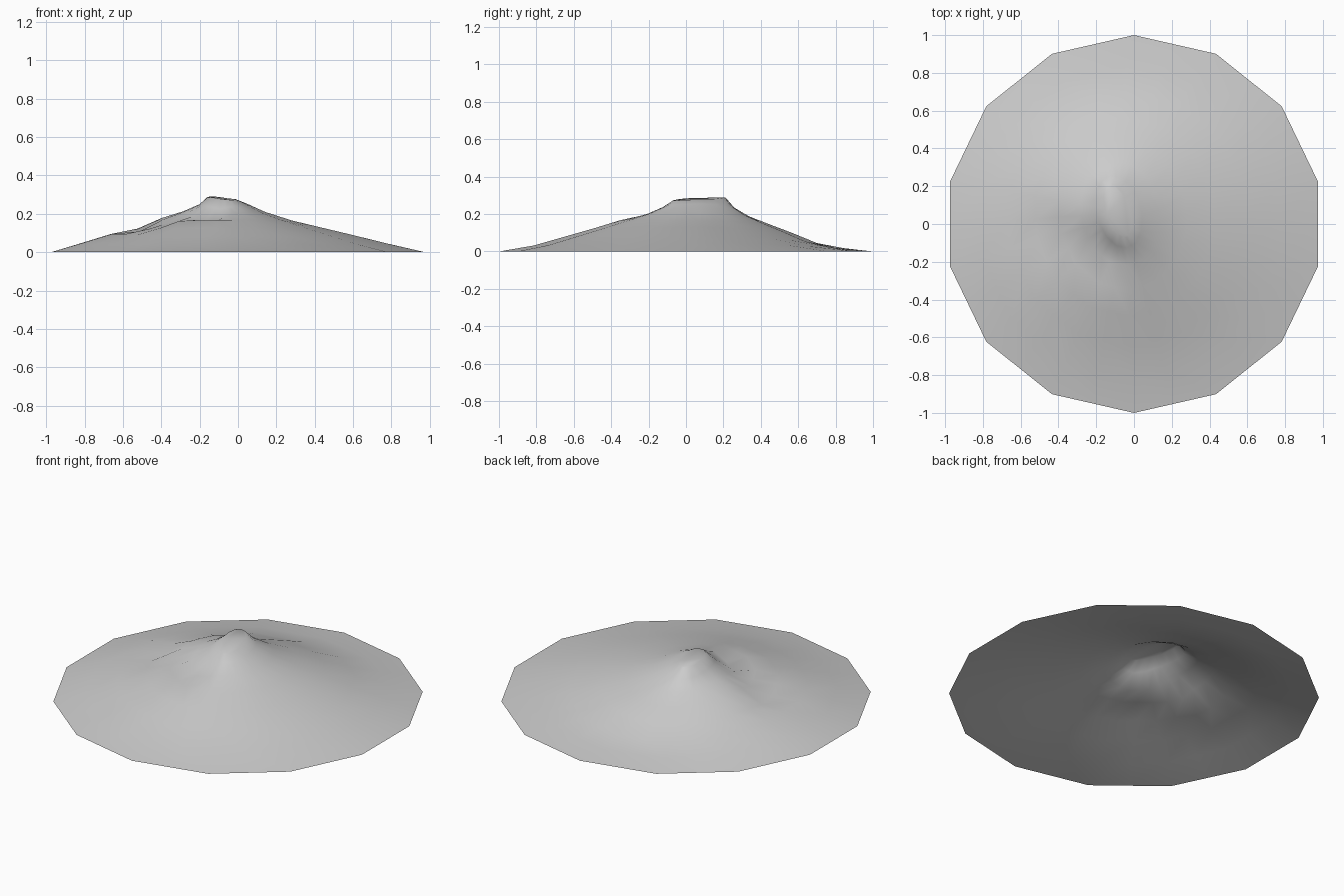
import bpy, bmesh, math
from mathutils import Vector

cube = bpy.data.objects.get("Cube")
if cube:
    bpy.data.objects.remove(cube, do_unlink=True)

SIDES = 14
SPOKES = SIDES * 2
RINGS = [0, 0.06, 0.16, 0.3, 0.45, 0.62, 0.8, 1]

# Slope heights from summit to foot on each side
EAST = [0.278, 0.255, 0.21, 0.165, 0.13, 0.09, 0.046, 0]
NORTH = [0.29, 0.235, 0.188, 0.145, 0.1, 0.045, 0.018, 0]
WEST = [0.286, 0.25, 0.215, 0.18, 0.125, 0.097, 0.05, 0]
SOUTH = [0.272, 0.245, 0.205, 0.168, 0.125, 0.08, 0.032, 0]
FLANKS = [EAST, NORTH, WEST, SOUTH]

# Summit ridge and the gully that breaks the west side
ridge_north, ridge_south = Vector((-0.13, 0.21)), Vector((-0.04, -0.07))
gully_top, gully_end = Vector((-0.14, -0.18)), Vector((-0.5, -0.02))


def foot(i):
    """Point on the many-sided foot; odd spokes fall mid-edge."""
    def corner(k):
        a = math.pi / 2 + math.tau * k / SIDES
        return Vector((math.cos(a), math.sin(a)))
    return (corner(i // 2) + corner((i + 1) // 2)) / 2


def summit(direction):
    """Point on the narrow, slanted summit outline."""
    middle = (ridge_north + ridge_south) / 2
    along = (ridge_north - ridge_south) / 2
    return middle + along * direction.y + Vector((0.06, 0.02)) * direction.x


def slope(direction, ring):
    """Blend the four flanks around the compass."""
    q = (math.atan2(direction.y, direction.x) % math.tau) / (math.pi / 2)
    k, f = int(q) % 4, q % 1
    f = f * f * (3 - 2 * f)
    return FLANKS[k][ring] * (1 - f) + FLANKS[(k + 1) % 4][ring] * f


def gully(p):
    """Depth of the gully at a point."""
    axis = gully_end - gully_top
    t = max(0, min(1, (p - gully_top).dot(axis) / axis.length_squared))
    d = (p - gully_top - axis * t).length
    return (0.045 - 0.015 * t) * math.exp(-(d / 0.09) ** 2)


bm = bmesh.new()
loops = []
for r, t in enumerate(RINGS):
    loop = []
    for i in range(SPOKES):
        end = foot(i)
        p = summit(end).lerp(end, t)
        z = slope(end, r)
        if 0 < t < 1:
            z = max(0, z - gully(p))
        loop.append(bm.verts.new((p.x, p.y, z)))
    loops.append(loop)

# Flank faces, summit cap; the underside stays open
for inner, outer in zip(loops, loops[1:]):
    for i in range(SPOKES):
        j = (i + 1) % SPOKES
        bm.faces.new((inner[i], outer[i], outer[j], inner[j]))
bm.faces.new(loops[0])
for face in bm.faces:
    face.normal_update()
    if face.normal.z < 0:
        face.normal_flip()
    face.smooth = True

mesh = bpy.data.meshes.new("mound")
bm.to_mesh(mesh)
bm.free()
mound = bpy.data.objects.new("mound", mesh)
bpy.context.collection.objects.link(mound)

# Plain grey stone
stone = bpy.data.materials.new("grey stone")
stone.use_nodes = True
grey = (0.6, 0.6, 0.6, 1)
stone.diffuse_color = grey
stone.node_tree.nodes["Principled BSDF"].inputs["Base Color"].default_value = grey
mesh.materials.append(stone)
